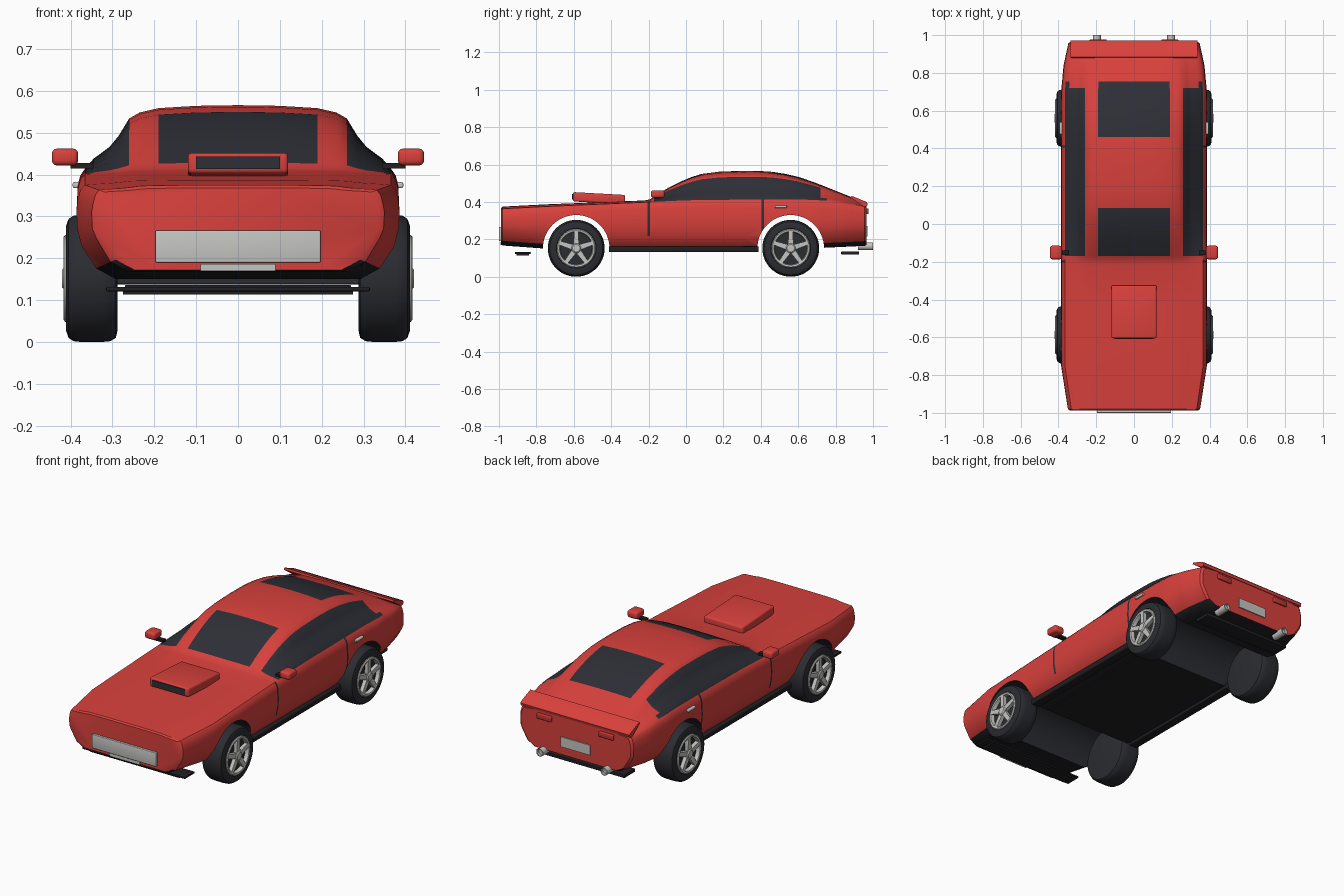
import bpy, bmesh, math
from mathutils import Matrix, Vector

if "Cube" in bpy.data.objects:
    bpy.data.objects.remove(bpy.data.objects["Cube"])


def material(name, rgb):
    m = bpy.data.materials.new(name)
    m.diffuse_color = (*rgb, 1)
    m.use_nodes = True
    m.node_tree.nodes["Principled BSDF"].inputs["Base Color"].default_value = m.diffuse_color
    return m


RED = material("body red", (0.69, 0.052, 0.045))
GLASS = material("dark glass", (0.027, 0.029, 0.038))
BLACK = material("black trim", (0.014, 0.014, 0.017))
TYRE = material("tyre rubber", (0.024, 0.025, 0.031))
SILVER = material("silver", (0.56, 0.56, 0.54))
LIGHT = material("tail light red", (0.55, 0.035, 0.03))


def finish(bm, name, mats, angle=35):
    bmesh.ops.recalc_face_normals(bm, faces=bm.faces[:])
    me = bpy.data.meshes.new(name)
    bm.to_mesh(me)
    bm.free()
    ob = bpy.data.objects.new(name, me)
    bpy.context.collection.objects.link(ob)
    for m in mats:
        me.materials.append(m)
    smooth(ob, angle)
    return ob


def smooth(ob, angle=35):
    bpy.ops.object.select_all(action='DESELECT')
    ob.select_set(True)
    bpy.context.view_layer.objects.active = ob
    bpy.ops.object.shade_smooth_by_angle(angle=math.radians(angle))


def box(name, lo, hi, mat, bevel=0.0):
    lo, hi = Vector(lo), Vector(hi)
    bm = bmesh.new()
    bmesh.ops.create_cube(bm, size=1)
    for v in bm.verts:
        v.co = Vector(((lo[i] + hi[i]) / 2 + v.co[i] * (hi[i] - lo[i]) for i in range(3)))
    if bevel:
        bmesh.ops.bevel(bm, geom=bm.edges[:], offset=bevel, segments=3, profile=0.5, affect='EDGES')
    return finish(bm, name, [mat])


def pair(name, lo, hi, mat, bevel=0.0):
    # the same box on the right and left side
    box("right_" + name, lo, hi, mat, bevel)
    box("left_" + name, (-hi[0], lo[1], lo[2]), (-lo[0], hi[1], hi[2]), mat, bevel)


def lathe(name, profile, mat, loc, sx=1, n=48, axis='X', closed=False):
    # profile of (radius, distance along axis)
    bm = bmesh.new()
    rings = []
    for r, d in profile:
        ring = []
        for i in range(n):
            a = 2 * math.pi * i / n
            c, s = r * math.cos(a), r * math.sin(a)
            p = (d * sx, c, s) if axis == 'X' else (c, d, s)
            ring.append(bm.verts.new(Vector(p) + Vector(loc)))
        rings.append(ring)
    steps = list(zip(rings, rings[1:] + rings[:1])) if closed else list(zip(rings, rings[1:]))
    for a, b in steps:
        for i in range(n):
            j = (i + 1) % n
            bm.faces.new((a[i], a[j], b[j], b[i]))
    if not closed:
        bm.faces.new(rings[0])
        bm.faces.new(rings[-1])
    return finish(bm, name, [mat])


def lerp(table, y):
    for (a, p), (b, q) in zip(table, table[1:]):
        if y <= b:
            return p + (q - p) * max(0, (y - a) / (b - a))
    return table[-1][1]


# body outline tables along the length: half width, floor, shoulder and top height
WIDTH = [(-.988, .337), (-.98, .35), (-.75, .386), (.70, .386), (.84, .373), (.955, .348), (.965, .337)]
FLOOR = [(-.988, .172), (-.98, .167), (-.75, .15), (-.4, .138), (.38, .138), (.74, .155), (.955, .165), (.965, .17)]
BELT = [(-.988, .358), (-.98, .363), (-.75, .375), (-.2, .399), (0, .405), (.6, .41), (.755, .405), (.955, .375), (.965, .368)]
TOP = [(-.988, .368), (-.98, .375), (-.75, .387), (-.22, .408), (-.193, .414), (-.17, .428), (-.1, .472), (-.03, .508),
       (.03, .533), (.085, .55), (.18, .562), (.3, .566), (.4, .565), (.46, .561), (.53, .55), (.6, .534), (.68, .507),
       (.755, .478), (.88, .428), (.955, .396), (.965, .386)]
YS = sorted({t[0] for t in TOP} | {-.87, -.6, -.4, -.205, .25, .404, .416, .72, .82, .84, .70})
CABIN = [(.366, .03), (.345, .19), (.307, .37), (.285, .54), (.26, .80), (.235, .89), (.19, .955), (.1, .99), (0, 1)]


def section(y):
    w, b, s, t = (lerp(k, y) for k in (WIDTH, FLOOR, BELT, TOP))
    half = [(0, b), (.19, b), (w - .09, b), (w - .045, b + .025), (w - .012, b + .08), (w - .002, .27),
            (w, .31), (w - .003, s - .035), (w - .009, s - .012)]
    return half + [(x * w / .386, s + (t - s) * v) for x, v in CABIN]


# body loft, with colours by row and length
bm = bmesh.new()
rings = []
for y in YS:
    h = section(y)
    pts = h + [(-x, z) for x, z in h[-2:0:-1]]
    rings.append([bm.verts.new((x, y, z)) for x, z in pts])
n, last = len(rings[0]), len(section(0)) - 1
for k, (a, b) in enumerate(zip(rings, rings[1:])):
    ym = (YS[k] + YS[k + 1]) / 2
    for i in range(n):
        f = bm.faces.new((a[i], a[(i + 1) % n], b[(i + 1) % n], b[i]))
        row = i if i < last else n - 1 - i
        door_gap = (-.205 < ym < -.193 or .404 < ym < .416) and 4 <= row < 9
        side_glass = 9 <= row < 13 and -.17 < ym < (.755 if row == 9 else .72)
        screen = row >= 15 and (-.17 < ym < .085 or .46 < ym < .755)
        if row < 3:
            f.material_index = 2
        elif door_gap or side_glass or screen:
            f.material_index = 1
bm.faces.new(rings[0])
bm.faces.new(rings[-1])
body = finish(bm, "body", [RED, GLASS, BLACK, TYRE])

# wheel arches cut straight through
AXLES = {"front": -.587, "rear": .56}
WZ, ARCH = .152, .178
for end, wy in AXLES.items():
    cutter = lathe(end + "_arch_cutter", [(ARCH, -.6), (ARCH, .6)], TYRE, (0, wy, WZ), n=64)
    cutter.hide_render = True
    mod = body.modifiers.new("arch", 'BOOLEAN')
    mod.operation, mod.solver, mod.object = 'DIFFERENCE', 'EXACT', cutter
    bpy.context.view_layer.objects.active = body
    bpy.ops.object.modifier_apply(modifier=mod.name)
    bpy.data.objects.remove(cutter)
for p in body.data.polygons:
    vs = [body.data.vertices[i].co for i in p.vertices]
    if abs(p.normal.x) < .1 and any(all(abs(math.hypot(v.y - wy, v.z - WZ) - ARCH) < .002 for v in vs)
                                    for wy in AXLES.values()):
        p.material_index = 3
smooth(body, 32)

# wheels: tyre with dark dish, rim ring, hub and five spokes
TYRE_PROFILE = [(.125, .288), (.142, .292), (.15, .305), (.152, .325), (.152, .375), (.15, .393), (.142, .405),
                (.125, .411), (.106, .411), (.102, .395)]
for end, wy in AXLES.items():
    for side, sx in (("right", 1), ("left", -1)):
        tag = f"{end}_{side}_"
        at = (0, wy, WZ)
        lathe(tag + "tyre", TYRE_PROFILE, TYRE, at, sx)
        lathe(tag + "rim", [(.104, .395), (.104, .413), (.099, .417), (.09, .415), (.086, .395)], SILVER, at, sx, closed=True)
        lathe(tag + "hub", [(.026, .39), (.026, .416), (.02, .421)], SILVER, at, sx, n=20)
        bm = bmesh.new()
        for i in range(5):
            res = bmesh.ops.create_cube(bm, size=1)
            rot = Matrix.Rotation(2 * math.pi * i / 5, 4, 'X')
            for v in res["verts"]:
                wide = .022 if v.co.z > 0 else .03
                p = rot @ Vector((0, v.co.y * wide, .053 + v.co.z * .078))
                v.co = Vector((sx * (.404 + v.co.x * .022), p.y + wy, p.z + WZ))
        finish(bm, tag + "spokes", [SILVER])

# bonnet scoop, sloping down to the back, with a dark intake
scoop = box("bonnet_scoop", (-.12, -.605, .395), (.12, -.325, .445), RED, .01)
for v in scoop.data.vertices:
    v.co.z -= (v.co.y + .465) * .055
box("scoop_intake", (-.1, -.609, .413), (.1, -.602, .443), GLASS)

# front plates and splitter
box("front_plate", (-.197, -1.0, .19), (.197, -.985, .267), SILVER, .003)
box("front_lower_strip", (-.09, -.993, .17), (.09, -.984, .187), SILVER)
box("front_splitter", (-.315, -.915, .121), (.315, -.83, .132), BLACK, .003)
box("front_splitter_lip", (-.275, -.905, .113), (.275, -.84, .122), BLACK)

# rear spoiler lip following the deck
bm = bmesh.new()
prof = [(.88, .424), (.885, .433), (.965, .4), (.972, .392), (.968, .378), (.95, .375)]
ends = [[bm.verts.new((x, y, z)) for y, z in prof] for x in (-.335, .335)]
for e in ends:
    bm.faces.new(e)
for i in range(len(prof)):
    j = (i + 1) % len(prof)
    bm.faces.new((ends[0][i], ends[0][j], ends[1][j], ends[1][i]))
finish(bm, "rear_spoiler", [RED])

# rear details
pair("tail_light", (.145, .955, .335), (.235, .977, .365), LIGHT, .005)
box("rear_plate", (-.09, .96, .215), (.09, .971, .27), SILVER)
box("rear_diffuser", (-.27, .83, .118), (.27, .925, .136), BLACK, .003)
for side, sx in (("right", 1), ("left", -1)):
    lathe(side + "_exhaust", [(.021, .92), (.021, 1.0), (.016, 1.0), (.016, .985)], SILVER, (sx * .197, 0, .163), n=24, axis='Y')

# sills, mirrors and door handles
pair("sill", (.31, -.412, .132), (.362, .388, .162), BLACK, .005)
pair("mirror", (.382, -.187, .422), (.445, -.115, .462), RED, .012)
pair("mirror_stalk", (.345, -.165, .415), (.4, -.14, .428), BLACK)
pair("door_handle", (.375, .475, .368), (.395, .54, .382), SILVER, .004)
